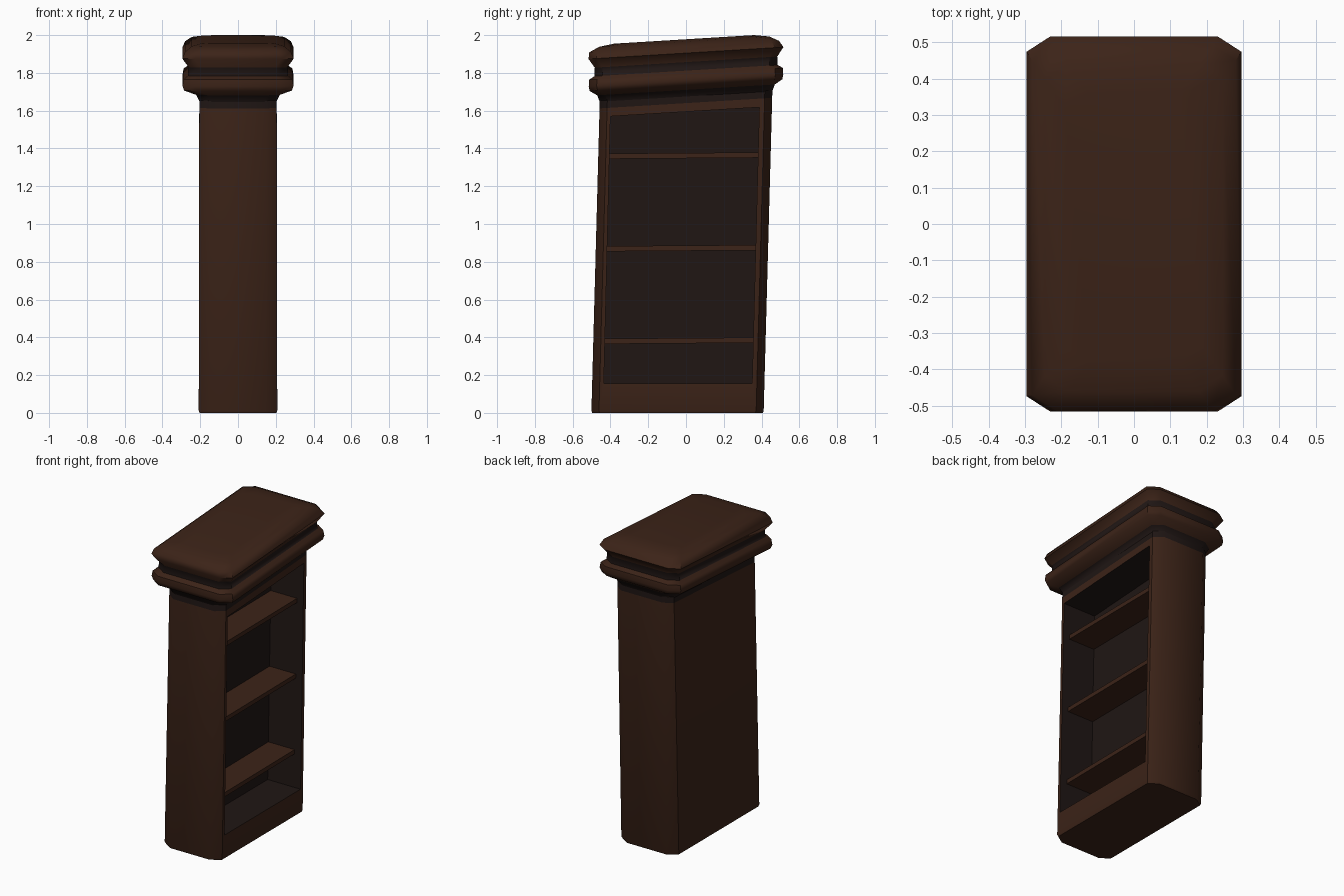
import bpy, bmesh, math

if "Cube" in bpy.data.objects:
    bpy.data.objects.remove(bpy.data.objects["Cube"])

def material(name, rgb):
    m = bpy.data.materials.new(name)
    m.diffuse_color = (*rgb, 1)
    m.use_nodes = True
    m.node_tree.nodes["Principled BSDF"].inputs["Base Color"].default_value = m.diffuse_color
    return m

WOOD = material("dark_wood", (0.045, 0.017, 0.009))
SHADE = material("shaded_wood", (0.014, 0.008, 0.007))
SLOPE = 0.061          # crooked top rises toward the back
LEAN = 0.027           # case leans backward

def lean(z):
    return -0.045 + LEAN * z

def finish(name, bm, mats):
    bmesh.ops.recalc_face_normals(bm, faces=bm.faces)
    me = bpy.data.meshes.new(name)
    bm.to_mesh(me)
    bm.free()
    for m in mats:
        me.materials.append(m)
    ob = bpy.data.objects.new(name, me)
    bpy.context.collection.objects.link(ob)
    return ob

def smooth(ob, angle):
    bpy.ops.object.select_all(action='DESELECT')
    ob.select_set(True)
    bpy.context.view_layer.objects.active = ob
    bpy.ops.object.shade_smooth_by_angle(angle=math.radians(angle))

def loft(name, rings, dark=()):
    """Stack chamfered rectangles: (half x, half y, y centre, z, slope, chamfer x, chamfer y)."""
    bm = bmesh.new()
    loops = []
    for hx, hy, cy, z, s, cx, ch in rings:
        pts = [(hx - cx, -hy), (hx, ch - hy), (hx, hy - ch), (hx - cx, hy)]
        pts += [(-x, -y) for x, y in pts]
        loops.append([bm.verts.new((x, cy + y, z + s * (cy + y))) for x, y in pts])
    for i, (a, b) in enumerate(zip(loops, loops[1:])):
        for k in range(8):
            j = (k + 1) % 8
            f = bm.faces.new((a[k], a[j], b[j], b[k]))
            f.material_index = int(i in dark)
    bm.faces.new(loops[0])
    bm.faces.new(loops[-1])
    return finish(name, bm, [WOOD, SHADE])

def slab(name, x0, x1, low, high, mat):
    """Box between two (y0, y1, z at y0, z at y1) edges."""
    bm = bmesh.new()
    v = []
    for y0, y1, z0, z1 in (low, high):
        v += [bm.verts.new(p) for p in ((x0, y0, z0), (x1, y0, z0), (x1, y1, z1), (x0, y1, z1))]
    for f in ((0, 1, 2, 3), (4, 5, 6, 7), (0, 1, 5, 4), (1, 2, 6, 5), (2, 3, 7, 6), (3, 0, 4, 7)):
        bm.faces.new([v[i] for i in f])
    return finish(name, bm, [mat])

# Leaning case with chamfered corners
case = loft("case", [
    (0.203, 0.452, lean(0), 0.0, 0, 0.06, 0.04),
    (0.208, 0.456, lean(0.012), 0.012, 0, 0.06, 0.04),
    (0.205, 0.457, lean(1.64), 1.64, SLOPE, 0.055, 0.04),
    (0.205, 0.457, lean(1.68), 1.68, SLOPE, 0.055, 0.04)], dark=(2,))

# Shelf opening cut into the right side
cutter = slab("opening_cutter", -0.03, 0.4,
              (-0.435, 0.35, 0.155, 0.155), (-0.40, 0.388, 1.57, 1.618), SHADE)
cutter.hide_render = True
cut = case.modifiers.new("opening", 'BOOLEAN')
cut.operation = 'DIFFERENCE'
cut.solver = 'EXACT'
cut.material_mode = 'TRANSFER'
cut.object = cutter
bpy.context.view_layer.objects.active = case
bpy.ops.object.modifier_apply(modifier="opening")
bpy.data.objects.remove(cutter)
smooth(case, 50)

# Shelves
for i, z in enumerate((0.365, 0.855, 1.345)):
    lo, hi = ((lean(h) - 0.40, lean(h) + 0.397, h, h + 0.006) for h in (z, z + 0.028))
    slab(f"shelf_{i + 1}", -0.04, 0.16, lo, hi, WOOD)

# Crooked double moulding on top: half x, half y, height
profile = [(0.205, 0.457, 1.675), (0.222, 0.47, 1.71), (0.285, 0.51, 1.735),
           (0.294, 0.515, 1.76), (0.288, 0.513, 1.795), (0.265, 0.485, 1.812),
           (0.262, 0.483, 1.857), (0.295, 0.516, 1.905), (0.28, 0.502, 1.94),
           (0.245, 0.45, 1.966), (0.19, 0.37, 1.978)]
cornice = loft("cornice", [(hx, hy, 0 if z < 1.93 else -0.01, z, SLOPE, 0.065, 0.042)
                           for hx, hy, z in profile], dark=(0, 5))
smooth(cornice, 50)
